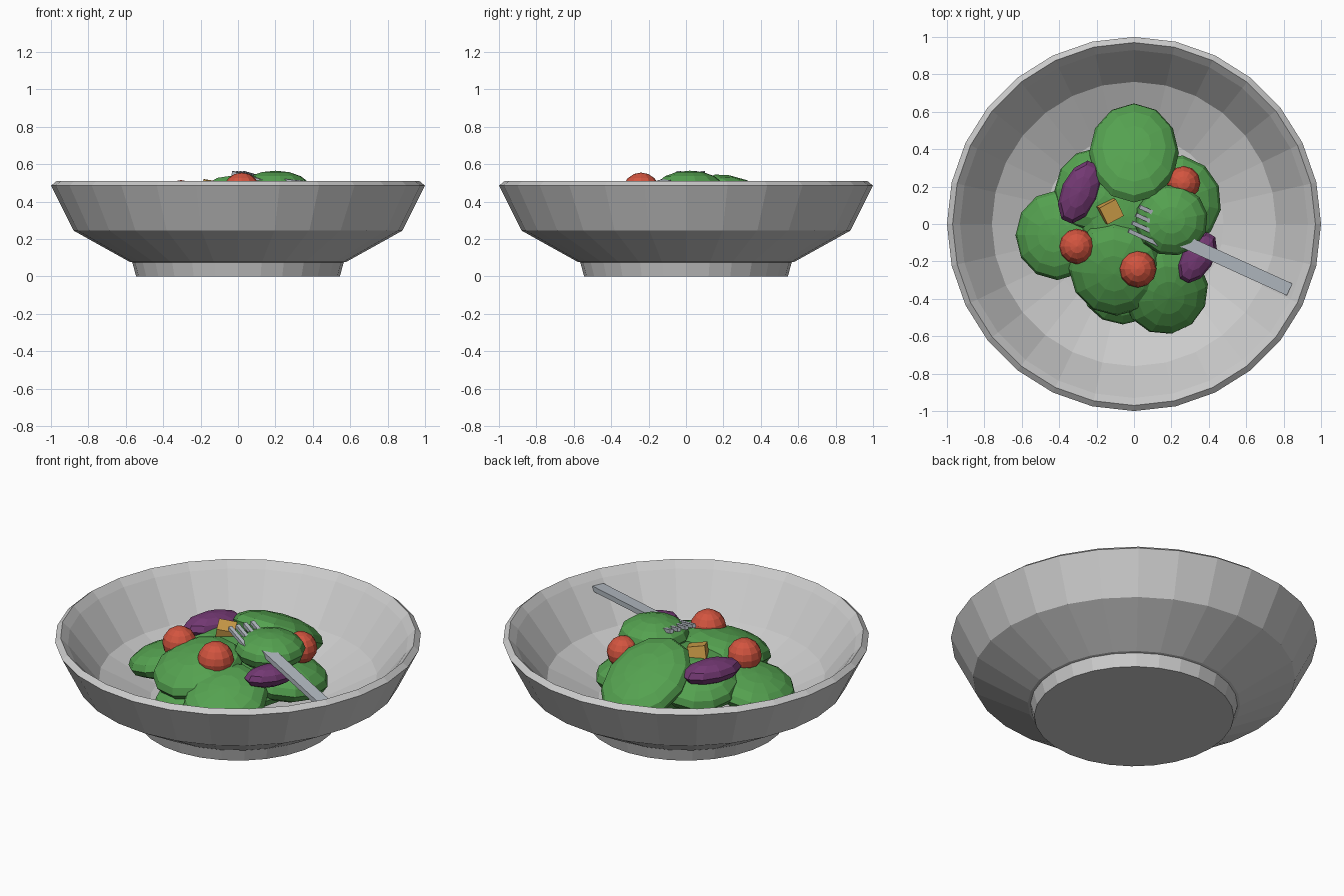
import bpy, bmesh
from math import sin, cos, pi, radians
from mathutils import Vector, Euler, Matrix

if "Cube" in bpy.data.objects:
    bpy.data.objects.remove(bpy.data.objects["Cube"])


def colour(name, rgb):
    m = bpy.data.materials.new(name)
    m.diffuse_color = (*rgb, 1)
    m.use_nodes = True
    m.node_tree.nodes["Principled BSDF"].inputs["Base Color"].default_value = m.diffuse_color
    return m


GREEN = colour("leaf_green", (0.09, 0.36, 0.08))
RED = colour("tomato_red", (0.65, 0.09, 0.05))
PURPLE = colour("onion_purple", (0.17, 0.04, 0.17))
GOLD = colour("crouton_gold", (0.65, 0.36, 0.07))
STEEL = colour("fork_steel", (0.46, 0.50, 0.55))


def finish(name, bm, mat=None):
    bmesh.ops.recalc_face_normals(bm, faces=bm.faces)
    me = bpy.data.meshes.new(name)
    bm.to_mesh(me)
    bm.free()
    if mat:
        me.materials.append(mat)
    ob = bpy.data.objects.new(name, me)
    bpy.context.collection.objects.link(ob)
    return ob


def lathe(name, profile, sides):
    """Revolve (radius, z) points; a zero radius becomes a pole."""
    bm = bmesh.new()
    rings = []
    for r, z in profile:
        if r == 0:
            rings.append([bm.verts.new((0, 0, z))] * sides)
        else:
            rings.append([bm.verts.new((r * cos(2 * pi * i / sides), r * sin(2 * pi * i / sides), z))
                          for i in range(sides)])
    for a, b in zip(rings, rings[1:]):
        for i in range(sides):
            j = (i + 1) % sides
            bm.faces.new(list(dict.fromkeys((a[i], a[j], b[j], b[i]))))
    return finish(name, bm)


def blob(name, loc, size, rot, mat, seg=12, rings=8):
    """Flat-shaded ellipsoid; rot in degrees."""
    bm = bmesh.new()
    bmesh.ops.create_uvsphere(bm, u_segments=seg, v_segments=rings, radius=1)
    ob = finish(name, bm, mat)
    ob.location, ob.scale = loc, size
    ob.rotation_euler = [radians(a) for a in rot]
    return ob


def box(name, size, matrix, mat):
    bm = bmesh.new()
    bmesh.ops.create_cube(bm, size=1, matrix=Matrix.Diagonal((*size, 1)))
    ob = finish(name, bm, mat)
    ob.matrix_world = matrix
    return ob


# Bowl with foot, flared wall, narrow rim and sloped inside
lathe("bowl", [(0, 0), (0.545, 0), (0.565, 0.075), (0.58, 0.078), (0.88, 0.245), (1.0, 0.485),
               (0.97, 0.51), (0.93, 0.47), (0.76, 0.25), (0.48, 0.12), (0, 0.11)], 28)

# Heap of leaves: location, radii, tilt
leaves = [
    ((0.0, 0.38, 0.38), (0.24, 0.30, 0.10), (-28, 0, 0)),      # back
    ((-0.41, -0.06, 0.28), (0.23, 0.24, 0.09), (0, -14, 0)),   # left
    ((-0.21, 0.18, 0.34), (0.22, 0.23, 0.10), (-10, -12, 0)),  # back left
    ((0.22, 0.12, 0.27), (0.25, 0.25, 0.10), (0, 8, 20)),      # right
    ((0.20, 0.02, 0.465), (0.195, 0.19, 0.10), (0, 0, 10)),    # top
    ((-0.10, -0.24, 0.37), (0.25, 0.26, 0.10), (16, -5, 0)),   # front
    ((0.17, -0.36, 0.30), (0.23, 0.25, 0.10), (24, 6, 10)),    # front right
    ((-0.06, -0.34, 0.22), (0.22, 0.20, 0.09), (10, 0, 0)),    # lower front
    ((-0.06, 0.04, 0.36), (0.24, 0.24, 0.10), (0, 0, 0)),      # middle
    ((0.0, 0.0, 0.22), (0.30, 0.30, 0.11), (0, 0, 0)),         # base
]
for i, (loc, size, rot) in enumerate(leaves):
    blob(f"leaf_{i + 1}", loc, size, rot, GREEN)

# Tomatoes
for i, (x, y, z, r) in enumerate([(0.02, -0.24, 0.455, 0.10), (-0.305, -0.12, 0.42, 0.095),
                                  (0.265, 0.22, 0.415, 0.09)]):
    blob(f"tomato_{i + 1}", (x, y, z), (r, r, r), (0, 0, 0), RED, 12, 8)

# Onion pieces
blob("onion_left", (-0.29, 0.17, 0.43), (0.18, 0.10, 0.065), (0, 0, 66), PURPLE, 10, 6)
blob("onion_right", (0.34, -0.18, 0.42), (0.15, 0.085, 0.06), (0, 0, 60), PURPLE, 10, 6)

# Crouton
box("crouton", (0.10, 0.10, 0.10),
    Matrix.LocRotScale(Vector((-0.13, 0.07, 0.455)), Euler((0.2, 0.15, radians(28))), None), GOLD)

# Fork lying through the top leaf, sloping down to the rim
fork = Matrix.LocRotScale(Vector((0.03, 0.015, 0.535)), Euler((0, radians(6.5), radians(-24.5))), None)
box("fork_handle", (0.66, 0.07, 0.03), fork @ Matrix.Translation((0.555, 0, 0)), STEEL)
box("fork_head", (0.10, 0.16, 0.025), fork @ Matrix.Translation((0.18, 0, -0.025)), STEEL)
for i in range(4):
    box(f"fork_tine_{i + 1}", (0.19, 0.022, 0.022),
        fork @ Matrix.Translation((0.06, (i - 1.5) * 0.047, 0)) @ Matrix.Rotation(radians(8), 4, 'Y'), STEEL)
